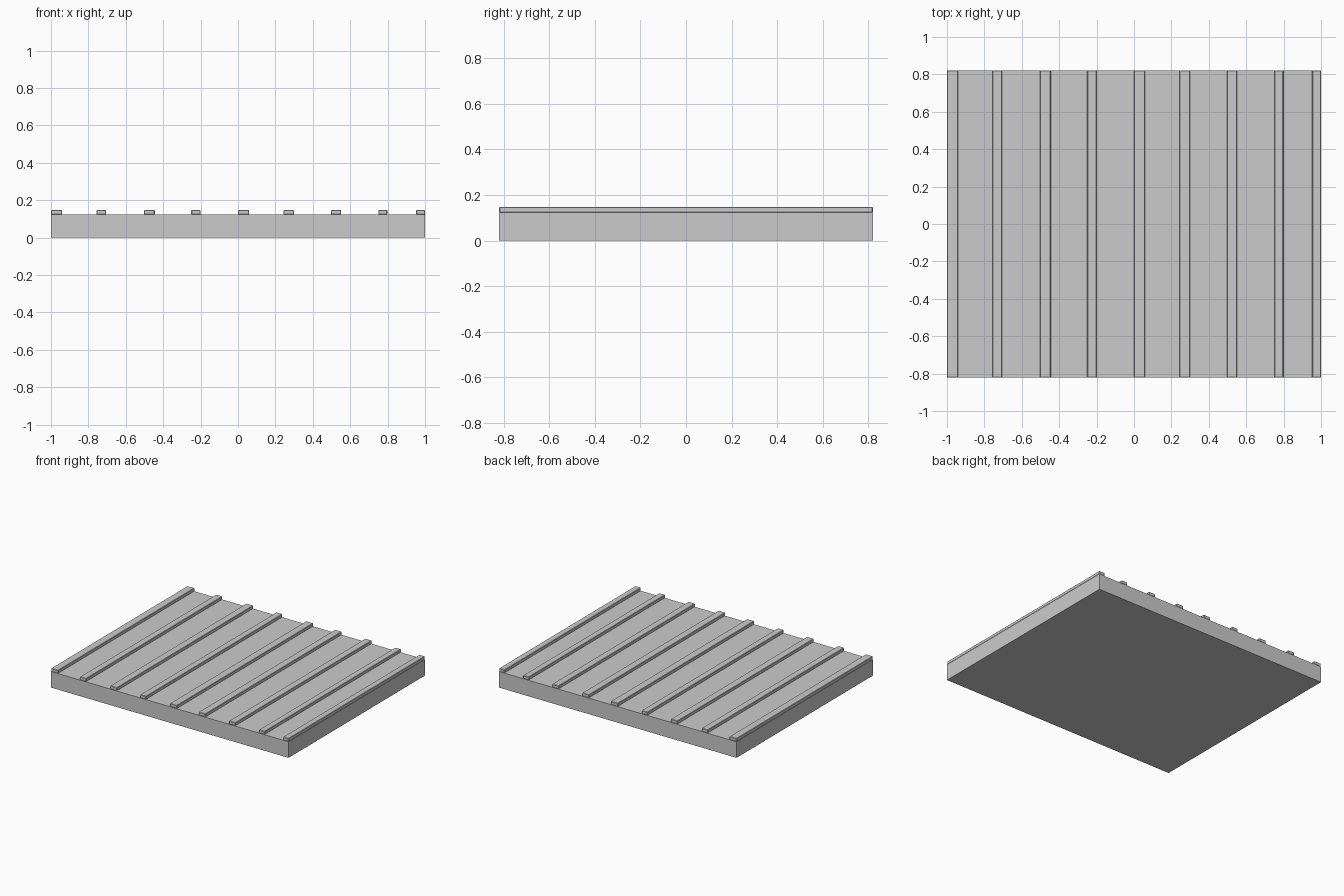
import bpy

if "Cube" in bpy.data.objects:
    bpy.data.objects.remove(bpy.data.objects["Cube"])

HALF_Y = 0.82
BASE_TOP = 0.122
RIB_TOP = 0.147


def box(name, x0, x1, z0, z1):
    bpy.ops.mesh.primitive_cube_add(size=1, location=((x0 + x1) / 2, 0, (z0 + z1) / 2))
    obj = bpy.context.object
    obj.name = name
    obj.scale = (x1 - x0, 2 * HALF_Y, z1 - z0)
    bpy.ops.object.transform_apply(location=False, rotation=False, scale=True)
    return obj


# Flat slab
box("base_slab", -1, 1, 0, BASE_TOP)

# Raised ribs running front to back: left edge and right edge of each
ribs = [(-1, -0.94), (-0.757, -0.705), (-0.502, -0.445), (-0.25, -0.2), (0, 0.06),
        (0.243, 0.3), (0.498, 0.552), (0.75, 0.798), (0.953, 1)]
for i, (x0, x1) in enumerate(ribs, 1):
    rib = box(f"rib_{i}", x0, x1, BASE_TOP, RIB_TOP)
    # Hair-thin softened edges
    bevel = rib.modifiers.new("soft_edge", 'BEVEL')
    bevel.width = 0.003
    bevel.segments = 1
